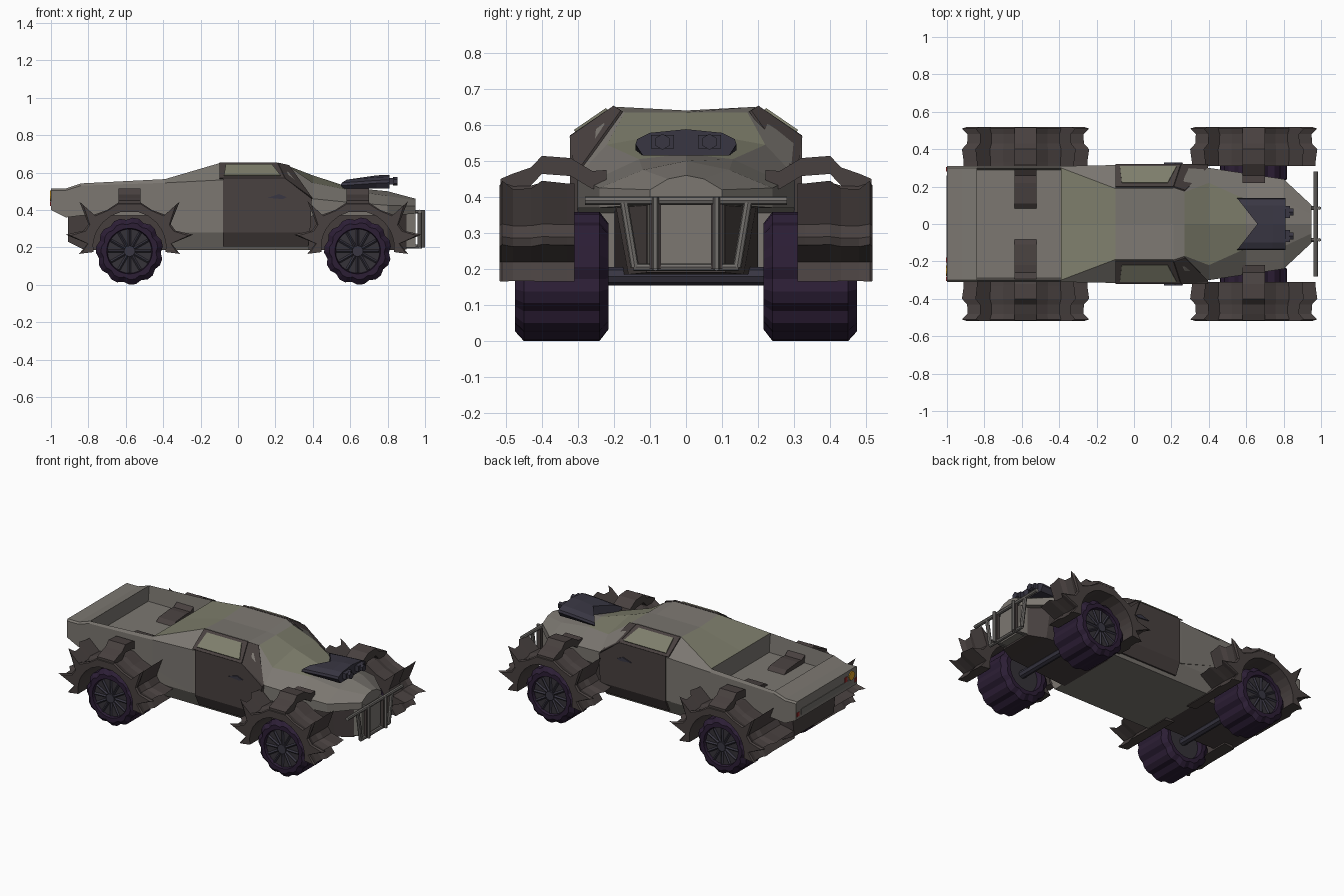
import bpy, bmesh
from math import sin, cos, pi, hypot
from mathutils import Vector

if "Cube" in bpy.data.objects:
    bpy.data.objects.remove(bpy.data.objects["Cube"])

def mat(name, *c):
    m = bpy.data.materials.new(name)
    m.diffuse_color = (*c, 1)
    m.use_nodes = True
    m.node_tree.nodes["Principled BSDF"].inputs["Base Color"].default_value = m.diffuse_color
    return m

PAINT = mat("paint", .20, .185, .165)
BROWN = mat("brown_plate", .065, .052, .05)
GLASS = mat("glass", .21, .21, .15)
TYRE = mat("tyre", .025, .013, .036)
DARK = mat("dark_metal", .04, .037, .055)
RIM = mat("rim", .035, .032, .04)
STEEL = mat("steel", .17, .16, .15)
AMBER = mat("amber", .7, .35, .02)
RED = mat("red", .35, .03, .03)

def finish(bm, name, *mats):
    bmesh.ops.recalc_face_normals(bm, faces=bm.faces)
    me = bpy.data.meshes.new(name)
    bm.to_mesh(me)
    bm.free()
    for m in mats:
        me.materials.append(m)
    ob = bpy.data.objects.new(name, me)
    bpy.context.collection.objects.link(ob)
    return ob

def loft(rings):
    bm = bmesh.new()
    vs = [[bm.verts.new(p) for p in r] for r in rings]
    n = len(vs[0])
    for a, b in zip(vs, vs[1:]):
        for k in range(n):
            bm.faces.new((a[k], a[(k + 1) % n], b[(k + 1) % n], b[k]))
    bm.faces.new(vs[0])
    bm.faces.new(vs[-1])
    bm.faces.ensure_lookup_table()
    return bm

def sym(x, half):
    # mirror a half cross-section that starts and ends on y = 0
    return [(x, y, z) for y, z in half] + [(x, -y, z) for y, z in reversed(half[1:-1])]

def plate(name, pts, off, m):
    o = Vector(off)
    return finish(loft([pts, [Vector(p) + o for p in pts]]), name, m)

def box(name, lo, hi, m):
    (a, b, c), (d, e, f) = lo, hi
    return plate(name, [(a, b, c), (d, b, c), (d, e, c), (a, e, c)], (0, 0, f - c), m)

def tube(name, a, b, r, m, n=8):
    a, b = Vector(a), Vector(b)
    d = b - a
    bm = bmesh.new()
    bmesh.ops.create_cone(bm, cap_ends=True, segments=n, radius1=r, radius2=r, depth=d.length)
    M = d.to_track_quat('Z', 'Y').to_matrix().to_4x4()
    M.translation = (a + b) / 2
    bm.transform(M)
    return finish(bm, name, m)

# Upper hull: x, low z, shoulder y z, top edge y z, centre z
S = [(-1, .40, .31, .505, .30, .515, .515), (-.92, .36, .31, .505, .30, .515, .515),
     (-.84, .37, .31, .53, .30, .542, .542), (-.39, .37, .31, .545, .30, .565, .565),
     (-.10, .28, .315, .56, .19, .65, .64), (.21, .28, .315, .565, .19, .65, .64),
     (.27, .28, .315, .55, .17, .635, .635), (.40, .37, .30, .46, .22, .545, .585),
     (.60, .37, .27, .44, .13, .505, .52), (.80, .37, .24, .425, .12, .475, .50),
     (.95, .38, .10, .42, .05, .45, .46)]
bm = loft([sym(x, [(0, l), (ys, l), (ys, zs), (yt, zt), (0, zc)]) for x, l, ys, zs, yt, zt, zc in S])
top = lambda i: [bm.faces[i * 8 + 3], bm.faces[i * 8 + 4]]
for i in (3, 6, 7):
    for f in top(i):
        f.material_index = 1
bed = top(2)
bmesh.ops.inset_region(bm, faces=bed, thickness=.018)
r = bmesh.ops.extrude_face_region(bm, geom=bed)
bmesh.ops.delete(bm, geom=bed, context='FACES')
for v in r["geom"]:
    if isinstance(v, bmesh.types.BMVert):
        v.co.z = .445
        v.co.y *= .96
finish(bm, "upper_hull", PAINT, GLASS)

# Lower hull pieces: x, bottom z, bottom y, top y, top z
def lower(name, secs, m):
    finish(loft([sym(x, [(0, zb), (yb, zb), (yt, zt), (0, zt)]) for x, zb, yb, yt, zt in secs]), name, m)

lower("rear_underbody", [(-.91, .23, .20, .22, .37), (-.82, .185, .20, .22, .38), (-.36, .185, .2, .2, .38)], BROWN)
lower("front_underbody", [(.36, .185, .2, .2, .38), (.80, .185, .16, .2, .4), (.90, .19, .11, .11, .4)], BROWN)
lower("nose_panel", [(.88, .20, .11, .11, .42), (.95, .20, .10, .10, .42)], PAINT)
finish(loft([sym(x, [(0, .185), (.265, .185), (.31, .28), (.31, .39), (0, .39)]) for x in (-.36, .38)]),
       "sill_body", PAINT)

# Doors, windows, pillars and handles
for s in (1, -1):
    P = lambda *pts: [(x, s * y, z) for x, y, z in pts]
    plate("door", P((-.08, .30, .28), (.385, .30, .28), (.395, .30, .46), (.25, .30, .57), (-.08, .30, .57)),
          (0, s * .022, 0), BROWN)
    plate("door_skirt", P((-.08, .276, .205), (.375, .276, .205), (.385, .312, .28), (-.08, .312, .28)),
          (0, s * .01, 0), BROWN)
    plate("window_frame", P((-.10, .317, .565), (.25, .317, .565), (.21, .195, .648), (-.10, .195, .648)),
          (0, s * .005, .006), BROWN)
    plate("side_window", P((-.075, .304, .577), (.228, .304, .577), (.18, .215, .638), (-.065, .215, .638)),
          (0, s * .007, .009), GLASS)
    plate("front_pillar", P((.21, .195, .65), (.27, .175, .637), (.395, .302, .46), (.25, .317, .565)),
          (.004, s * .006, .003), BROWN)
    plate("door_handle", P((.16, .322, .465), (.22, .322, .485), (.26, .322, .468), (.24, .322, .458)),
          (0, s * .006, 0), DARK)

# Spiked fender arches and their top straps
half = [(.27, -.035), (.225, .02), (.34, .068), (.245, .09), (.22, .125), (.268, .245), (.19, .175), (.12, .20), (.06, .24)]
outer = half + [(-x, z) for x, z in reversed(half)]

def fender(cx, s, yin):
    rings = []
    for y, k in ((yin, .93), (.33, .93), (.40, 1), (.43, .8), (.48, .78), (.51, 1), (.518, .82)):
        ring = []
        for x, z in outer:
            q = hypot(x, z)
            f = (.205 + (q - .205) * k) / q
            ring.append((cx + x * f, s * y, .2 + z * f))
        for x, z in reversed(outer):
            f = .195 / hypot(x, z)
            ring.append((cx + x * f, s * y, .2 + z * f))
        rings.append(ring)
    finish(loft(rings), "spiked_fender", BROWN)
    prof = [(.07, .435), (.11, .465), (.22, .475), (.26, .472), (.32, .508), (.40, .514), (.43, .482), (.48, .465), (.515, .45)]
    if cx > 0:
        prof = prof[2:]
    strap = [(cx - .06, s * y, z) for y, z in prof] + [(cx - .06, s * y, z - .05) for y, z in reversed(prof)]
    plate("fender_strap", strap, (.12, 0, 0), BROWN)

# Lobed tyres with spoked rims
def wheel(cx, s):
    rings = []
    for y, r in ((.33, .10), (.215, .118), (.215, .145), (.24, .177), (.45, .177), (.475, .15), (.475, .122), (.455, .118)):
        ring = []
        for i in range(33):
            a = 2 * pi * i / 33 - pi / 2
            q = r * (.945 if i % 3 == 2 else 1.015) if r > .14 else r
            ring.append((cx + q * cos(a), s * y, .18 + q * sin(a)))
        rings.append(ring)
    finish(loft(rings), "tyre", TYRE)
    tube("rim_disc", (cx, s * .25, .18), (cx, s * .458, .18), .117, RIM, 24)
    tube("hub", (cx, s * .45, .18), (cx, s * .472, .18), .03, DARK, 10)
    for i in range(12):
        a = 2 * pi * i / 12
        c, d = cos(a), sin(a)
        tube("rim_spoke", (cx + .025 * c, s * .458, .18 + .025 * d), (cx + .115 * c, s * .462, .18 + .115 * d), .008, DARK, 4)

for s in (1, -1):
    for cx in (-.58, .64):
        fender(cx, s, .10 if cx < 0 else .31)
        wheel(cx, s)
for cx in (-.58, .64):
    tube("axle", (cx, -.3, .18), (cx, .3, .18), .025, DARK)

# Hood intake with a notched tail and twin nozzles
for s in (1, -1):
    sec = [(0, .515), (.12, .515), (.14, .54), (.135, .555), (.10, .572), (0, .582)]
    rings = [[(xo + (.11 * (1 - y / .14) if i == 0 else 0), s * y, z + dz * (z > .53)) for y, z in sec]
             for i, (xo, dz) in enumerate(((.55, -.01), (.74, .003), (.81, .006)))]
    finish(loft(rings), "hood_intake", DARK)
    box("intake_nozzle", (.79, s * .065 - .032, .535), (.835, s * .065 + .032, .572), DARK)
    tube("nozzle_tip", (.83, s * .065, .553), (.852, s * .065, .553), .022, DARK, 6)

# Bull bar
tube("bull_bar_top", (.972, -.28, .39), (.972, .28, .39), .012, STEEL)
tube("bull_bar_bottom", (.972, -.145, .205), (.972, .145, .205), .011, STEEL)
for s in (1, -1):
    tube("bull_bar_side", (.972, s * .172, .385), (.972, s * .142, .205), .012, STEEL)
    box("bull_bar_upright", (.965, s * .085 - .016, .20), (.985, s * .085 + .016, .38), BROWN)
    for z in (.205, .39):
        tube("bull_bar_mount", (.90, s * .085, z), (.985, s * .085, z), .01, STEEL)
    tube("bull_bar_hook", (.99, s * .085, .20), (.99, s * .085, .40), .01, STEEL, 6)

# Tail panel and lamps
box("tail_panel", (-1.003, -.26, .42), (-.99, .26, .455), STEEL)
tube("amber_lamp", (-.99, -.25, .475), (-1.006, -.25, .475), .028, AMBER, 12)
box("red_lamp", (-1.004, -.205, .455), (-.99, -.18, .485), RED)
for s in (1, -1):
    box("corner_lamp", (-1.004, s * .292 - .012, .42), (-.99, s * .292 + .012, .445), RED)
